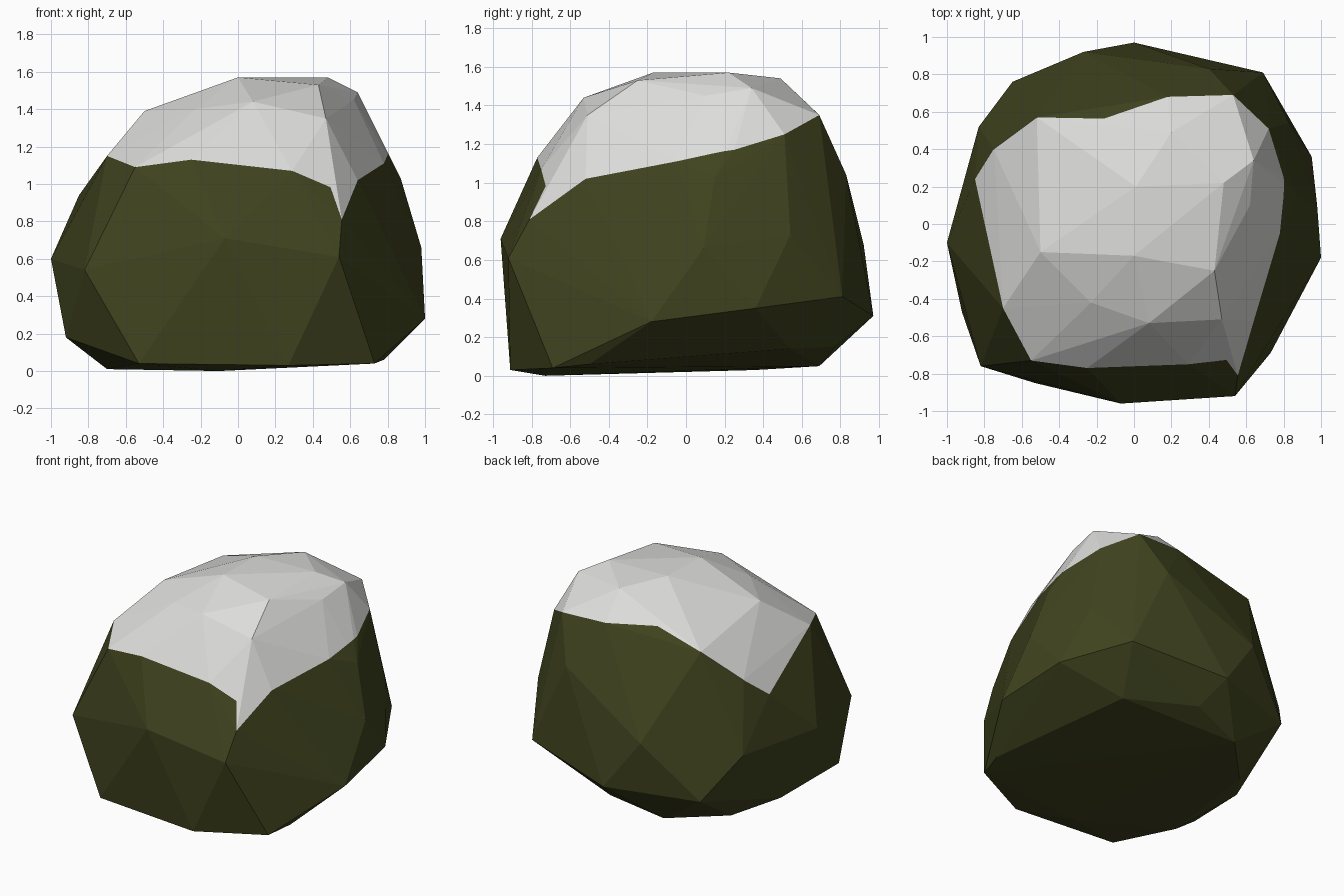
import bpy, bmesh, math
from mathutils import Vector

if "Cube" in bpy.data.objects:
    bpy.data.objects.remove(bpy.data.objects["Cube"])

# Lower edge of the snow, counter-clockwise seen from above
snow_line = [(-.70, -.45, 1.15), (-.55, -.73, 1.09), (-.25, -.77, 1.13), (.29, -.75, 1.07),
             (.49, -.72, .98), (.555, -.81, .81), (.64, -.52, 1.02), (.78, -.05, 1.11),
             (.80, .25, 1.17), (.72, .51, 1.25), (.53, .69, 1.35), (.18, .68, 1.36),
             (-.16, .56, 1.38), (-.52, .57, 1.29), (-.75, .40, 1.08), (-.85, .24, .94)]

# Corners of the snowy top
top = [(.0, -.17, 1.57), (.01, .2, 1.57), (.48, .22, 1.57), (.43, -.25, 1.53), (.64, .34, 1.49),
       (.47, -.51, 1.35), (.08, -.53, 1.44), (-.23, -.42, 1.40), (-.5, -.15, 1.39),
       (.2, .49, 1.54), (.62, .1, 1.45)]

# Corners of the bare rock, base first
rock = [(-.1, -.73, 0), (-.7, -.4, .01), (-.53, -.85, .04), (.27, -.91, .03), (.73, -.69, .04),
        (.78, -.5, .06), (-.3, .69, .05), (.08, .77, .15), (.55, .54, .14), (-.62, .36, .03),
        (-.83, .08, .11), (-.92, -.47, .18), (-.65, .76, .29), (0, .97, .31),
        (.69, .81, .41), (1, -.18, .28), (-1, -.1, .6), (-.82, -.76, .54), (-.07, -.96, .71),
        (.54, -.92, .61), (.95, .36, .35), (.98, .09, .66), (.87, .15, 1.03), (.4, .83, 1.04),
        (-.27, .92, .68), (-.83, .52, .59), (.83, .54, .73)]


def material(name, rgb):
    m = bpy.data.materials.new(name)
    m.diffuse_color = (*rgb, 1)
    m.use_nodes = True
    m.node_tree.nodes["Principled BSDF"].inputs["Base Color"].default_value = m.diffuse_color
    return m


# Faceted boulder: skin stretched over the corners
bm = bmesh.new()
for p in snow_line + top + rock:
    bm.verts.new(p)
bmesh.ops.convex_hull(bm, input=bm.verts[:])
bmesh.ops.delete(bm, geom=[v for v in bm.verts if not v.link_faces], context='VERTS')

# Cut the boulder into wedges around the vertical axis
core = Vector((0, 0, .7))
ring = [Vector(p) for p in snow_line]


def cut(faces, normal):
    geom = set(faces)
    for f in faces:
        geom.update(f.edges)
        geom.update(f.verts)
    bmesh.ops.bisect_plane(bm, geom=list(geom), dist=1e-5, plane_co=core, plane_no=normal)


def angle(p):
    return math.atan2(p.y, p.x) % math.tau


def wedge(face):
    a = angle(face.calc_center_median())
    for i, p in enumerate(ring):
        span = (angle(ring[(i + 1) % len(ring)]) - angle(p)) % math.tau
        if (a - angle(p)) % math.tau <= span:
            return i
    return 0


for p in ring:
    cut(bm.faces[:], Vector((-p.y, p.x, 0)).normalized())

# Cut each wedge along its piece of the snow line, and colour above it
normals = [(p - core).cross(ring[(i + 1) % len(ring)] - core).normalized()
           for i, p in enumerate(ring)]
normals = [n if n.z > 0 else -n for n in normals]
for i, n in enumerate(normals):
    cut([f for f in bm.faces if wedge(f) == i], n)
for f in bm.faces:
    f.smooth = False
    f.material_index = int((f.calc_center_median() - core).dot(normals[wedge(f)]) > 0)
bmesh.ops.recalc_face_normals(bm, faces=bm.faces[:])

mesh = bpy.data.meshes.new("boulder")
bm.to_mesh(mesh)
bm.free()
mesh.materials.append(material("olive rock", (.05, .056, .013)))
mesh.materials.append(material("snow", (.72, .72, .71)))
bpy.context.collection.objects.link(bpy.data.objects.new("boulder", mesh))
